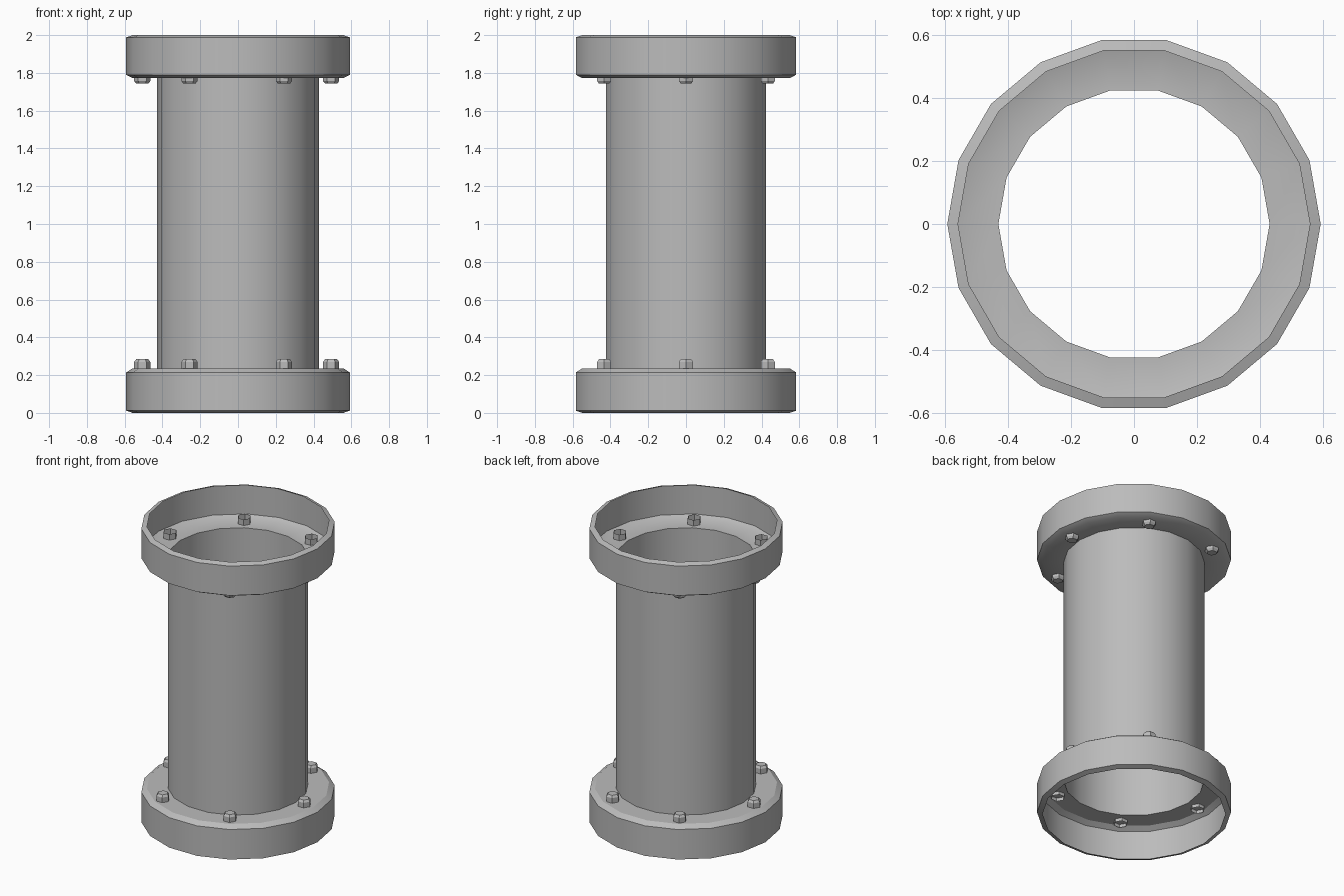
import bpy
import bmesh
from math import cos, sin, pi, radians

cube = bpy.data.objects.get("Cube")
if cube:
    bpy.data.objects.remove(cube)

# Single painted-metal colour
metal = bpy.data.materials.new("grey_metal")
metal.use_nodes = True
GREY = (0.5, 0.5, 0.5, 1)
metal.diffuse_color = GREY
metal.node_tree.nodes["Principled BSDF"].inputs["Base Color"].default_value = GREY


def lathe(name, profile, sides, centre=(0, 0), cap=None):
    """Sweep an upward (radius, z) profile into an open shell; cap is an optional ring index to close."""
    bm = bmesh.new()
    rings = [[bm.verts.new((r * cos(2 * pi * i / sides), r * sin(2 * pi * i / sides), z))
              for i in range(sides)] for r, z in profile]
    for low, high in zip(rings, rings[1:]):
        for i in range(sides):
            j = (i + 1) % sides
            bm.faces.new((low[i], low[j], high[j], high[i]))
    if cap == "top":
        bm.faces.new(rings[-1])
    elif cap == "bottom":
        bm.faces.new(rings[0][::-1])
    mesh = bpy.data.meshes.new(name)
    bm.to_mesh(mesh)
    bm.free()
    mesh.materials.append(metal)
    obj = bpy.data.objects.new(name, mesh)
    obj.location = (*centre, 0)
    bpy.context.collection.objects.link(obj)
    bpy.ops.object.select_all(action='DESELECT')
    obj.select_set(True)
    bpy.context.view_layer.objects.active = obj
    bpy.ops.object.shade_smooth_by_angle(angle=radians(30))
    return obj


SIDES = 18
BORE, LIP, RIM = 0.43, 0.558, 0.592
LOW, HIGH = 0.236, 1.772      # flange plates facing the pipe

# Pipe wall between the two plates
lathe("pipe", [(BORE, LOW), (BORE, HIGH)], SIDES)

# Cup-shaped flanges, open at the outer ends
lathe("bottom_flange", [(LIP, 0), (RIM, 0.012), (RIM, 0.214), (LIP, LOW), (BORE, LOW)], SIDES)
lathe("top_flange", [(BORE, HIGH), (LIP, HIGH), (RIM, 1.79), (RIM, 1.988), (LIP, 2)], SIDES)

# Six hex bolts per flange, chamfered heads towards the pipe, open shanks through the plate
BOLT, TIP = 0.043, 0.032
for k in range(6):
    spot = (0.5 * cos(k * pi / 3) - 0.007, 0.5 * sin(k * pi / 3))
    lathe(f"bottom_bolt_{k + 1}", [(BOLT, 0.214), (BOLT, 0.27), (TIP, 0.284)], 6, spot, "top")
    lathe(f"top_bolt_{k + 1}", [(TIP, 1.743), (BOLT, 1.757), (BOLT, 1.812)], 6, spot, "bottom")
